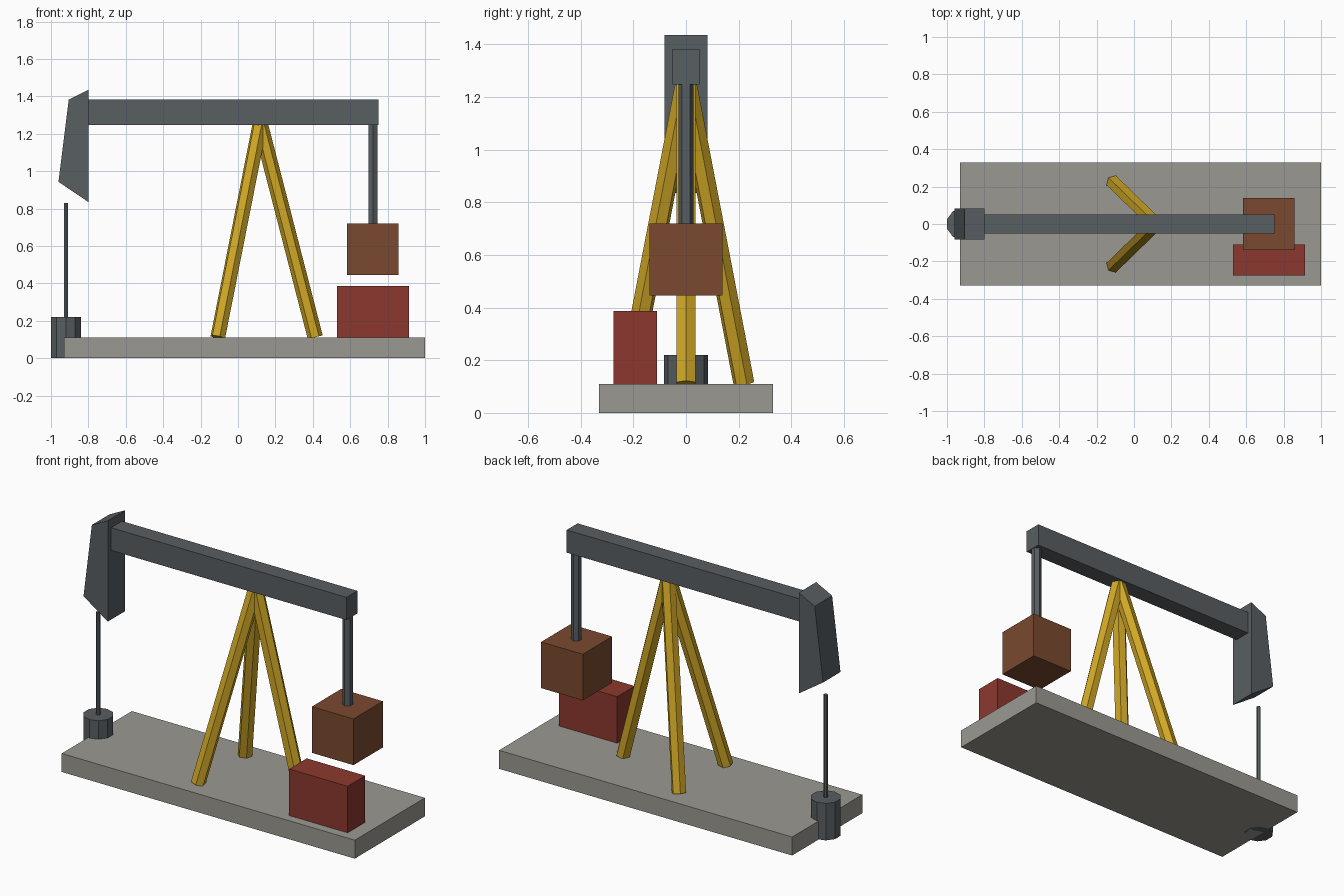
import bpy
import math
from mathutils import Vector

if "Cube" in bpy.data.objects:
    bpy.data.objects.remove(bpy.data.objects["Cube"])


def material(name, rgb):
    m = bpy.data.materials.new(name)
    lin = [((c / 255 + 0.055) / 1.055) ** 2.4 for c in rgb]
    m.diffuse_color = (*lin, 1)
    m.use_nodes = True
    m.node_tree.nodes["Principled BSDF"].inputs["Base Color"].default_value = m.diffuse_color
    return m


STEEL = material("dark steel", (88, 94, 98))
YELLOW = material("yellow paint", (208, 167, 38))
CONCRETE = material("concrete", (154, 153, 145))
RED = material("red paint", (140, 57, 47))
BROWN = material("rust brown", (122, 73, 47))


def make(name, verts, faces, mat):
    me = bpy.data.meshes.new(name)
    me.from_pydata([tuple(v) for v in verts], [], faces)
    me.materials.append(mat)
    me.update()
    ob = bpy.data.objects.new(name, me)
    bpy.context.collection.objects.link(ob)
    return ob


def loft(name, bottom, top, mat):
    """Solid between two matching rings (counter-clockwise seen from the top ring)."""
    n = len(bottom)
    faces = [tuple(reversed(range(n))), tuple(range(n, 2 * n))]
    faces += [(i, (i + 1) % n, n + (i + 1) % n, n + i) for i in range(n)]
    return make(name, list(bottom) + list(top), faces, mat)


def box(name, x, y, z, mat):
    ring = [(x[0], y[0]), (x[1], y[0]), (x[1], y[1]), (x[0], y[1])]
    return loft(name, [(*p, z[0]) for p in ring], [(*p, z[1]) for p in ring], mat)


def rod(name, p0, p1, r, sides, mat, ref):
    """Prism from p0 up to p1 with its first corner pointing towards ref."""
    p0, p1 = Vector(p0), Vector(p1)
    d = (p1 - p0).normalized()
    u = Vector(ref)
    u = (u - d * u.dot(d)).normalized()
    v = d.cross(u)
    ring = [(u * math.cos(a) + v * math.sin(a)) * r
            for a in (2 * math.pi * i / sides for i in range(sides))]
    return loft(name, [p0 + q for q in ring], [p1 + q for q in ring], mat)


# Base slab and motor housing
box("base_slab", (-0.93, 1.0), (-0.33, 0.33), (0, 0.11), CONCRETE)
box("motor_housing", (0.53, 0.915), (-0.275, -0.11), (0.11, 0.387), RED)

# Well head with polished rod
rod("well_head", (-0.92, 0, 0), (-0.92, 0, 0.22), 0.0835, 10, STEEL, (0, 1, 0))
rod("pump_rod", (-0.92, 0, 0.2), (-0.92, 0, 0.83), 0.012, 6, STEEL, (0, 1, 0))

# Tripod legs
apex = Vector((0.118, 0, 1.255))
feet = {"left_leg": (-0.108, 0.22), "right_leg": (-0.108, -0.22), "rear_leg": (0.413, 0)}
for name, (x, y) in feet.items():
    foot = Vector((x, y, 0.112))
    rod(name, foot, apex, 0.041, 6, YELLOW, (x - apex.x, y, 0))

# Walking beam and its curved-nose head
box("walking_beam", (-0.81, 0.75), (-0.051, 0.051), (1.247, 1.382), STEEL)
profile = [(-0.80, 0.835), (-0.80, 1.435), (-0.905, 1.382), (-0.96, 0.943)]
loft("beam_head", [(x, 0.082, z) for x, z in profile],
     [(x, -0.082, z) for x, z in profile], STEEL)

# Hanging arm with counterweight
rod("hanging_arm", (0.722, 0, 0.6), (0.722, 0, 1.26), 0.029, 6, STEEL, (0, 1, 0))
box("counterweight", (0.583, 0.857), (-0.138, 0.138), (0.445, 0.72), BROWN)
